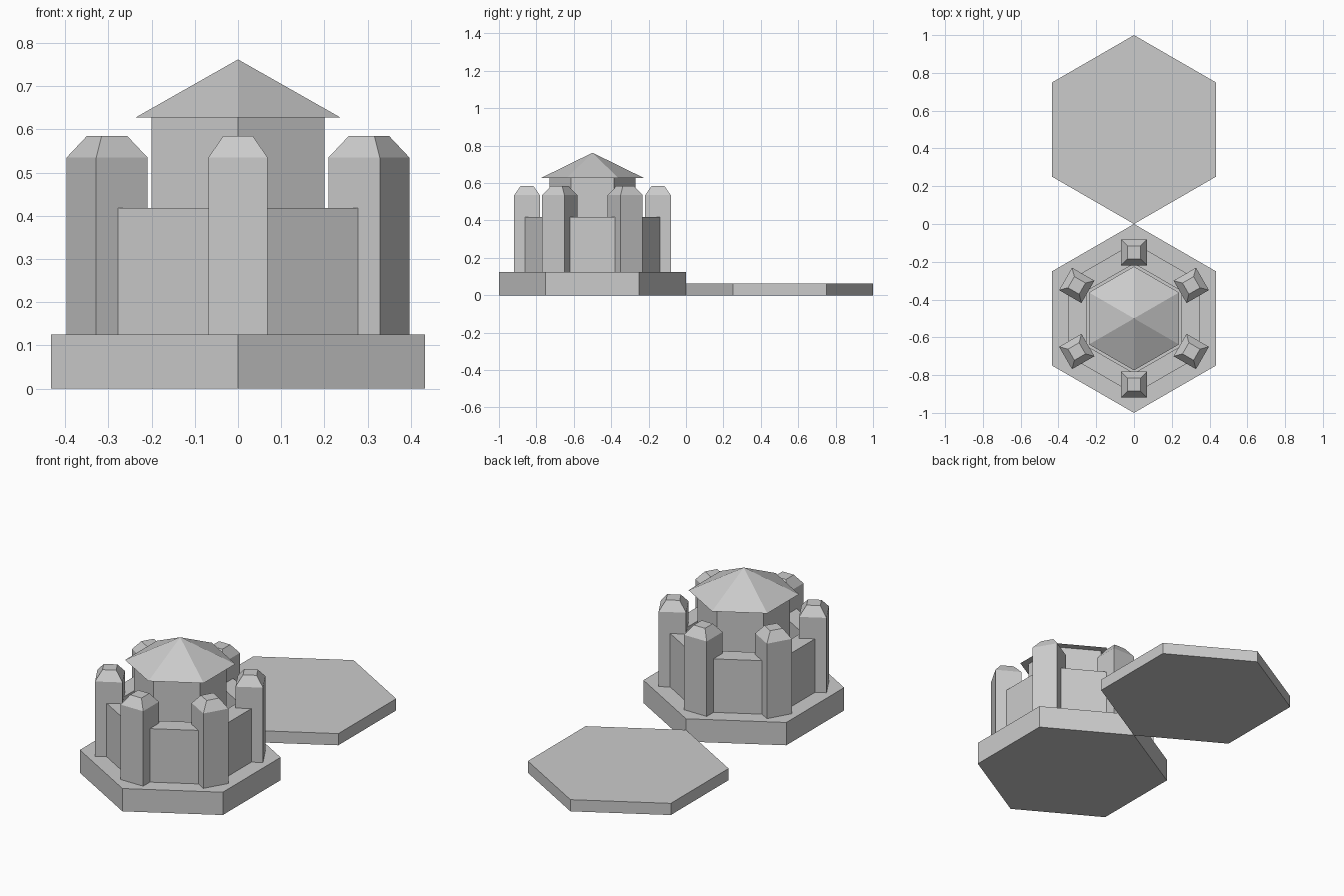
import bpy, bmesh
from math import cos, sin, pi, sqrt, radians

if "Cube" in bpy.data.objects:
    bpy.data.objects.remove(bpy.data.objects["Cube"])


def lathe(name, sides, profile, centre, turn, ring=False):
    """Flat-sided solid from (radius, z) points; first corner sits at angle turn.
    ring=True joins the last profile point back to the first (hollow middle)."""
    bm = bmesh.new()
    loops = []
    for r, z in profile:
        count = sides if r > 0 else 1
        loops.append([bm.verts.new((r * cos(turn + 2 * pi * i / sides),
                                    r * sin(turn + 2 * pi * i / sides), z))
                      for i in range(count)])
    pairs = list(zip(loops, loops[1:]))
    if ring:
        pairs.append((loops[-1], loops[0]))
    for a, b in pairs:
        for i in range(sides):
            j = (i + 1) % sides
            if len(b) == 1:
                bm.faces.new((a[i], a[j], b[0]))
            else:
                bm.faces.new((a[i], a[j], b[j], b[i]))
    if not ring:
        bm.faces.new(loops[0])
        if len(loops[-1]) > 2:
            bm.faces.new(loops[-1])
    bmesh.ops.recalc_face_normals(bm, faces=bm.faces)
    mesh = bpy.data.meshes.new(name)
    bm.to_mesh(mesh)
    bm.free()
    obj = bpy.data.objects.new(name, mesh)
    obj.location = (centre[0], centre[1], 0)
    bpy.context.collection.objects.link(obj)
    return obj


POINT_Y = pi / 2          # hexagon corner towards +y
CASTLE = (0, -0.5)
FLOOR = 0.125

# Empty tile at the back and castle tile at the front
lathe("plain_tile", 6, [(0.5, 0), (0.5, 0.064)], (0, 0.5), POINT_Y)
lathe("castle_base", 6, [(0.5, 0), (0.5, FLOOR)], CASTLE, POINT_Y)

# Outer curtain wall with a narrow courtyard inside
lathe("curtain_wall", 6,
      [(0.4, FLOOR), (0.4, 0.418), (0.29, 0.418), (0.29, FLOOR)],
      CASTLE, POINT_Y, ring=True)

# Central keep and its overhanging roof
lathe("keep", 6, [(0.231, FLOOR), (0.231, 0.627)], CASTLE, POINT_Y)
lathe("keep_roof", 6, [(0.275, 0.627), (0, 0.762)], CASTLE, POINT_Y)

# Square towers with bevelled caps on each wall corner
half, cap = 0.0685 * sqrt(2), 0.034 * sqrt(2)
for k in range(6):
    a = POINT_Y + radians(60 * k)
    lathe(f"corner_tower_{k + 1}", 4,
          [(half, FLOOR), (half, 0.535), (cap, 0.585)],
          (CASTLE[0] + 0.35 * cos(a), CASTLE[1] + 0.35 * sin(a)), a + pi / 4)
